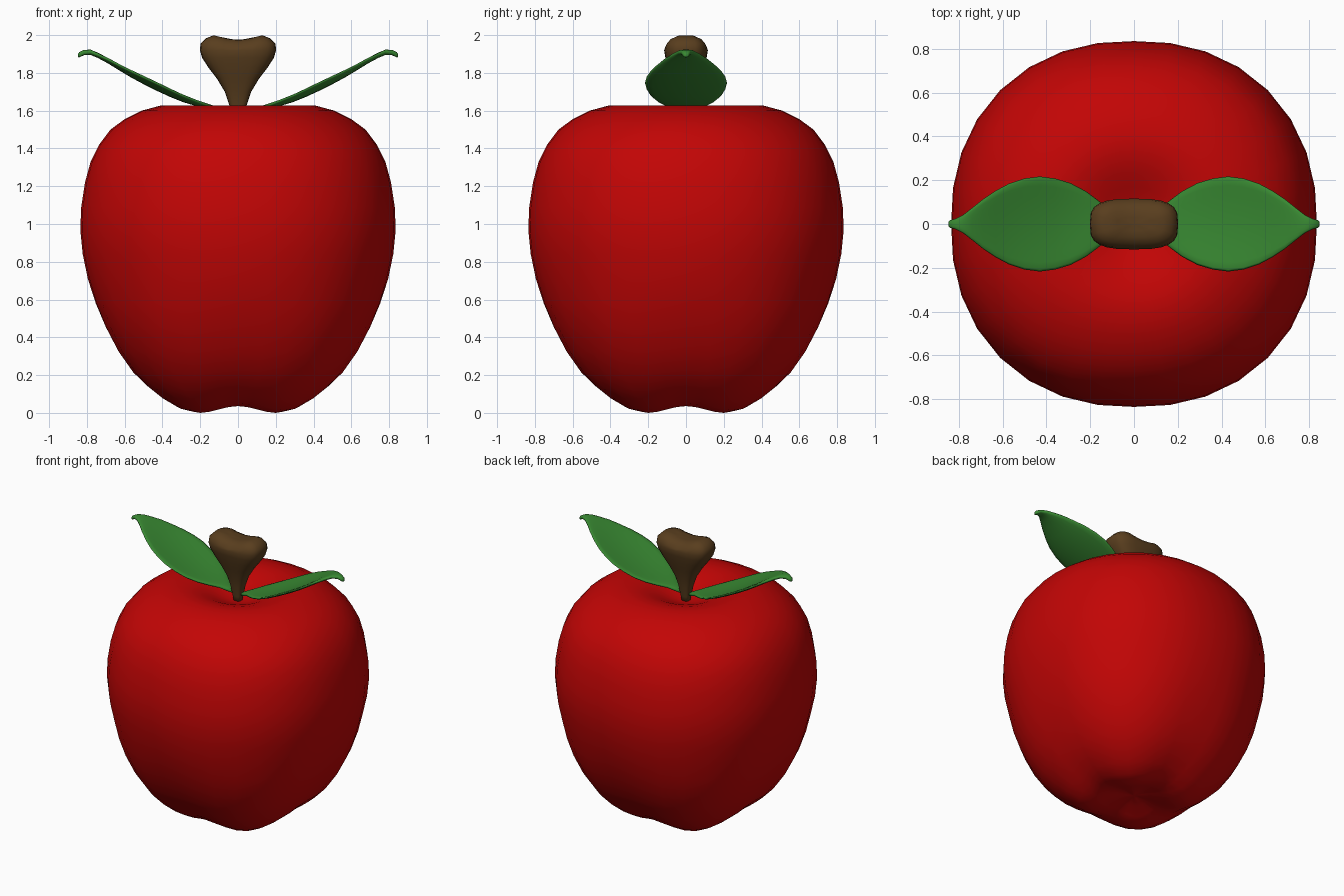
import bpy, bmesh, math


def material(name, col):
    m = bpy.data.materials.new(name)
    m.diffuse_color = (*col, 1)
    return m


RED = material("apple red", (0.54, 0.0015, 0.0015))
GREEN = material("leaf green", (0.04, 0.25, 0.032))
BROWN = material("stem brown", (0.10, 0.048, 0.013))


def loft(name, rings, mat):
    """Skin a list of equal-length closed rings, capping both ends."""
    bm = bmesh.new()
    vs = [[bm.verts.new(p) for p in ring] for ring in rings]
    n = len(rings[0])
    for a, b in zip(vs, vs[1:]):
        for i in range(n):
            j = (i + 1) % n
            bm.faces.new((a[i], a[j], b[j], b[i]))
    for end in (vs[0], vs[-1]):
        c = [sum(v.co[k] for v in end) / n for k in range(3)]
        cv = bm.verts.new(c)
        for i in range(n):
            bm.faces.new((end[i], end[(i + 1) % n], cv))
    bmesh.ops.recalc_face_normals(bm, faces=bm.faces[:])
    for f in bm.faces:
        f.smooth = True
    me = bpy.data.meshes.new(name)
    bm.to_mesh(me)
    bm.free()
    me.materials.append(mat)
    ob = bpy.data.objects.new(name, me)
    bpy.context.collection.objects.link(ob)
    return ob


# apple body: lathe profile, slightly squarish, with four lobes underneath
profile = [(0.03, 0.062), (0.10, 0.058), (0.18, 0.044), (0.25, 0.036),
           (0.325, 0.05), (0.40, 0.09), (0.475, 0.145), (0.55, 0.215),
           (0.63, 0.325), (0.70, 0.455), (0.753, 0.58), (0.795, 0.71),
           (0.822, 0.84), (0.835, 0.97), (0.83, 1.09), (0.81, 1.22),
           (0.78, 1.33), (0.735, 1.42), (0.675, 1.50), (0.60, 1.555),
           (0.51, 1.60), (0.41, 1.627), (0.32, 1.623), (0.24, 1.60),
           (0.17, 1.57), (0.10, 1.54), (0.04, 1.525)]
SEG = 32
rings = []
for k, (r, z) in enumerate(profile):
    low = max(0.0, 1 - z / 0.7)
    bulge = 0.035 + 0.10 * low if z < 1.5 else 0.015
    drop = 0.036 * min(1, r / 0.25) * max(0, 1 - z / 0.25) / 0.856
    ring = []
    for i in range(SEG):
        t = 2 * math.pi * i / SEG
        s = math.sin(2 * t) ** 2
        rr = r * (1 + bulge * s ** 0.7)
        ring.append((rr * math.cos(t), rr * math.sin(t), max(0, z - drop * s)))
    rings.append(ring)
loft("apple_body", rings, RED)

# stem: narrow foot flaring to a wide rounded, saddle-topped end
stem = [(0.022, 0.022, 1.50), (0.032, 0.031, 1.56), (0.046, 0.042, 1.63),
        (0.07, 0.055, 1.70), (0.112, 0.078, 1.77), (0.158, 0.096, 1.83),
        (0.19, 0.109, 1.88), (0.202, 0.116, 1.92), (0.198, 0.110, 1.955),
        (0.172, 0.089, 1.982), (0.135, 0.06, 1.997), (0.08, 0.03, 2.0),
        (0.03, 0.012, 2.0)]
rings = []
for hx, hy, z in stem:
    ring = []
    for i in range(24):
        t = 2 * math.pi * i / 24
        c, s = math.cos(t), math.sin(t)
        x = hx * math.copysign(abs(c) ** 0.7, c)
        y = hy * math.copysign(abs(s) ** 0.6, s)
        dip = 0.024 * max(0, 1 - (x / 0.115) ** 2) if z > 1.94 else 0
        ring.append((x, y, z - dip))
    rings.append(ring)
loft("stem", rings, BROWN)

# leaves: (x, half width, centre height) along a rising midrib
leaf = [(0.03, 0.012, 1.575), (0.07, 0.035, 1.590), (0.11, 0.06, 1.607),
        (0.16, 0.105, 1.622), (0.22, 0.15, 1.638), (0.29, 0.187, 1.659),
        (0.36, 0.208, 1.687), (0.43, 0.217, 1.719), (0.50, 0.208, 1.754),
        (0.57, 0.185, 1.792), (0.63, 0.153, 1.828), (0.69, 0.113, 1.865),
        (0.74, 0.073, 1.892), (0.78, 0.042, 1.909), (0.815, 0.024, 1.908),
        (0.84, 0.017, 1.896), (0.848, 0.008, 1.892)]
for side, name in ((1, "leaf_right"), (-1, "leaf_left")):
    rings = []
    for x, w, z in leaf:
        th = min(0.014, w)
        ring = []
        for i in range(20):
            t = 2 * math.pi * i / 20
            c, s = math.cos(t), math.sin(t)
            # edges curl up from the midrib
            ring.append((side * x, w * c, z + 0.6 * (w * c) ** 2
                         + th * math.copysign(abs(s) ** 0.6, s)))
        rings.append(ring)
    loft(name, rings, GREEN)
